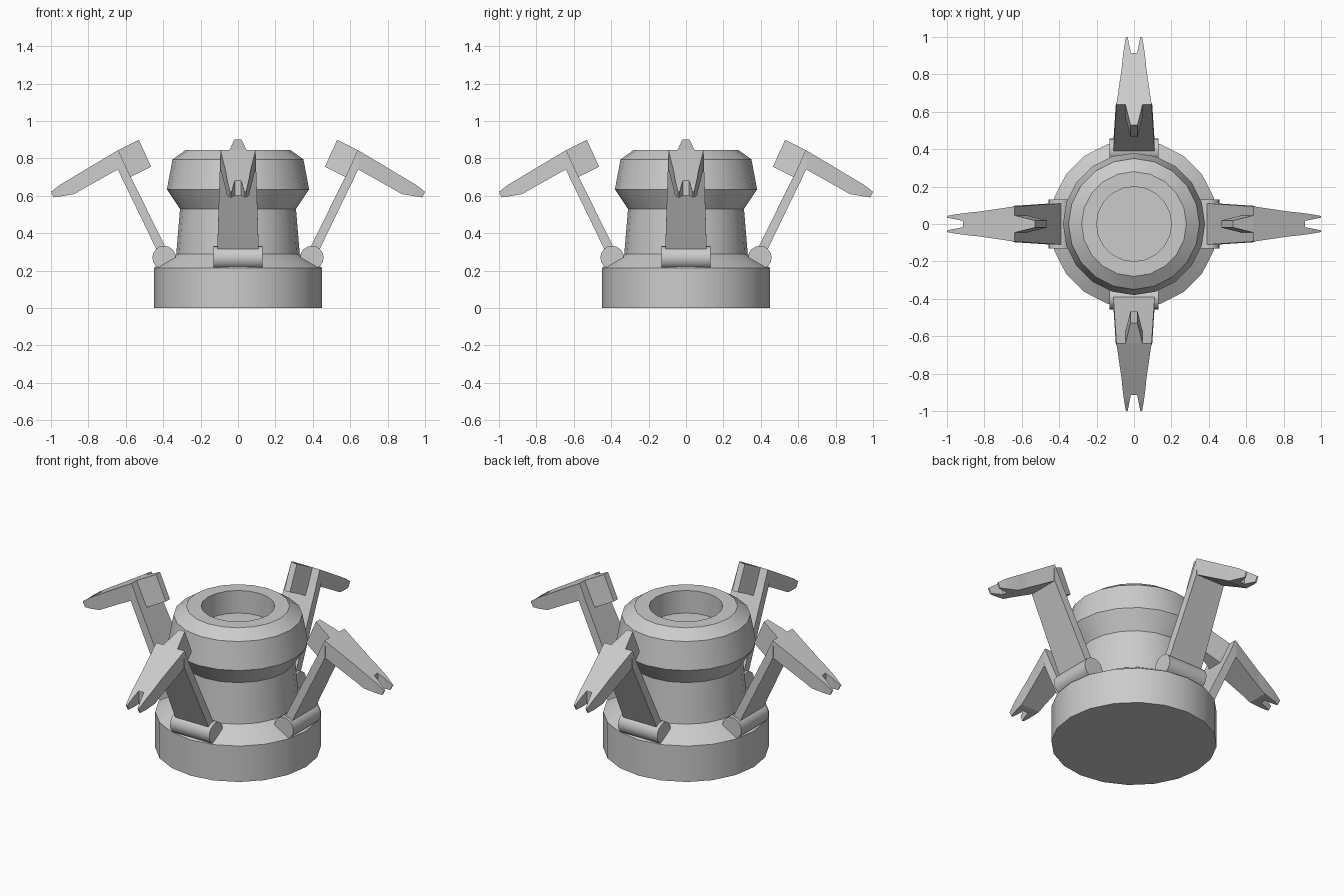
import bpy, bmesh, math
from mathutils import Matrix, Vector

if "Cube" in bpy.data.objects:
    bpy.data.objects.remove(bpy.data.objects["Cube"])


def finish(name, bm, smooth=False):
    bmesh.ops.remove_doubles(bm, verts=bm.verts, dist=1e-5)
    bmesh.ops.recalc_face_normals(bm, faces=bm.faces)
    me = bpy.data.meshes.new(name)
    bm.to_mesh(me)
    bm.free()
    ob = bpy.data.objects.new(name, me)
    bpy.context.collection.objects.link(ob)
    if smooth:
        bpy.ops.object.select_all(action='DESELECT')
        ob.select_set(True)
        bpy.context.view_layer.objects.active = ob
        bpy.ops.object.shade_smooth_by_angle(angle=math.radians(24))
    return ob


def lathe(name, profile, sides):
    bm = bmesh.new()
    rings = [[bm.verts.new((r * math.cos(2 * math.pi * i / sides),
                            r * math.sin(2 * math.pi * i / sides), z))
              for i in range(sides)] for r, z in profile]
    for a, b in zip(rings, rings[1:]):
        for i in range(sides):
            j = (i + 1) % sides
            bm.faces.new((a[i], a[j], b[j], b[i]))
    bm.faces.new(rings[0])
    bm.faces.new(rings[-1])
    return finish(name, bm, True)


def loft(bm, stations):
    """Stations: (edge A x, z, edge B x, z, y min, y max)."""
    rings = [[bm.verts.new(p) for p in ((ax, y0, az), (ax, y1, az),
                                        (bx, y1, bz), (bx, y0, bz))]
             for ax, az, bx, bz, y0, y1 in stations]
    for a, b in zip(rings, rings[1:]):
        for i in range(4):
            j = (i + 1) % 4
            bm.faces.new((a[i], a[j], b[j], b[i]))
    bm.faces.new(rings[0])
    bm.faces.new(rings[-1])


def sym(ax, az, bx, bz, w):
    return (ax, az, bx, bz, -w, w)


# Round body: base, waist, flared head and recessed top
lathe("body", [(0.45, 0), (0.45, 0.215), (0.33, 0.29), (0.31, 0.53),
               (0.38, 0.635), (0.35, 0.795), (0.28, 0.845),
               (0.20, 0.845), (0.20, 0.71)], 20)

for k, side in enumerate(("right", "back", "left", "front")):
    spin = Matrix.Rotation(k * math.pi / 2, 4, 'Z')

    # Hinge barrel
    bm = bmesh.new()
    bmesh.ops.create_cone(bm, cap_ends=True, segments=16, radius1=0.063,
                          radius2=0.063, depth=0.26,
                          matrix=Matrix.Translation((0.395, 0, 0.27)) @
                          Matrix.Rotation(math.pi / 2, 4, 'X'))
    finish(side + "_hinge", bm, True).matrix_world = spin

    # Flat leaning arm
    bm = bmesh.new()
    loft(bm, [sym(0.415, 0.27, 0.365, 0.28, 0.112),
              sym(0.645, 0.745, 0.595, 0.745, 0.097),
              sym(0.645, 0.842, 0.64, 0.845, 0.094)])
    finish(side + "_arm", bm).matrix_world = spin

    # Tapered fin on the inner face of the arm
    bm = bmesh.new()
    loft(bm, [sym(0.64, 0.845, 0.575, 0.70, 0.046),
              sym(0.53, 0.90, 0.465, 0.755, 0.019)])
    finish(side + "_fin", bm).matrix_world = spin

    # Claw with a forked tip
    bm = bmesh.new()
    loft(bm, [sym(0.64, 0.845, 0.64, 0.743, 0.094),
              sym(0.83, 0.732, 0.83, 0.636, 0.066),
              sym(0.875, 0.705, 0.875, 0.61, 0.062),
              sym(0.915, 0.681, 0.915, 0.603, 0.057)])
    finish(side + "_claw", bm).matrix_world = spin
    bm = bmesh.new()
    for s in (-1, 1):
        loft(bm, [(0.915, 0.681, 0.915, 0.603, s * 0.017, s * 0.057),
                  (0.95, 0.66, 0.95, 0.597, s * 0.024, s * 0.052),
                  (1.0, 0.622, 0.985, 0.592, s * 0.034, s * 0.043)])
    finish(side + "_claw_prongs", bm).matrix_world = spin
